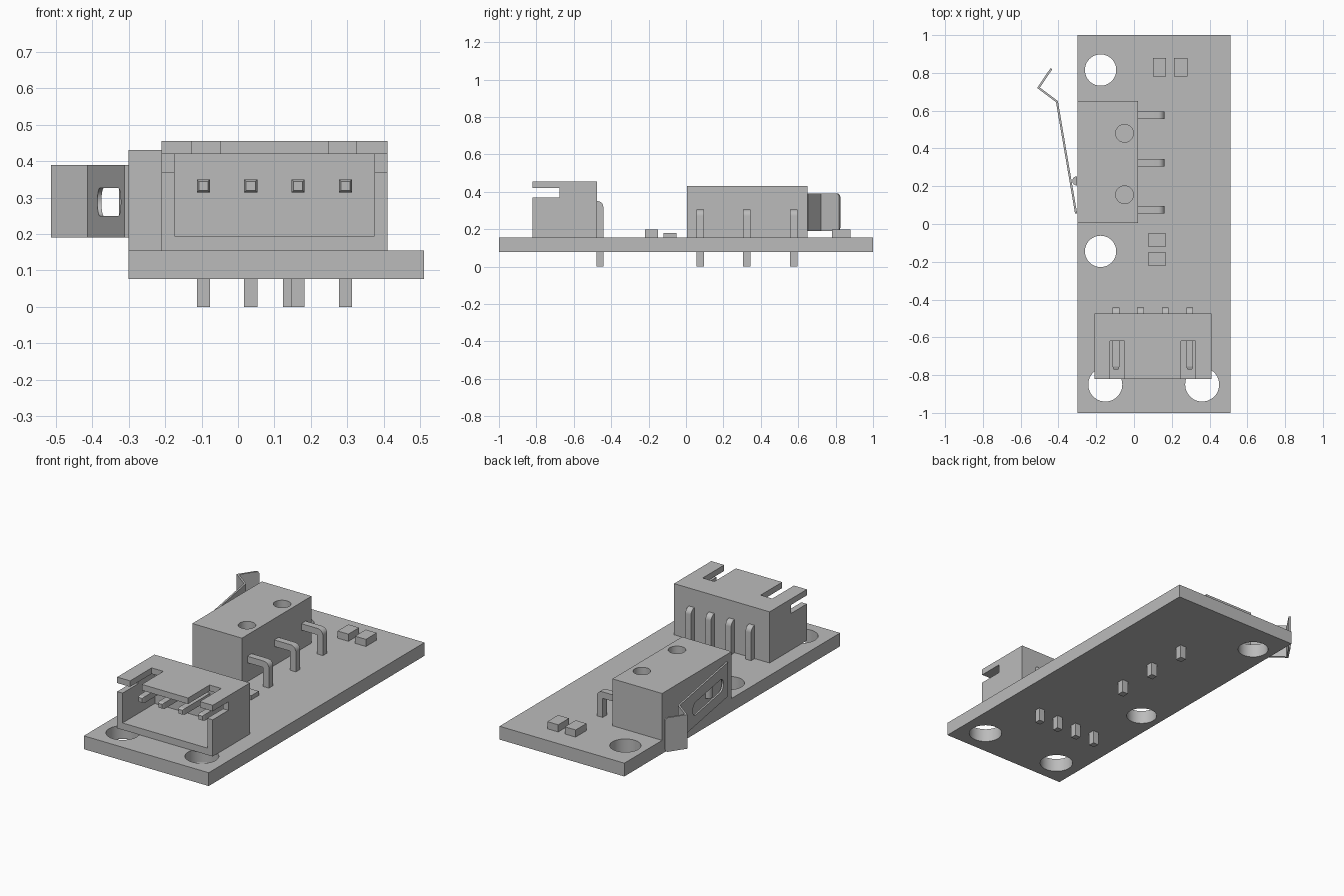
import bpy, bmesh
from math import sin, cos, pi
from mathutils import Vector

cube = bpy.data.objects.get("Cube")
if cube:
    bpy.data.objects.remove(cube, do_unlink=True)

GREY = (0.5, 0.5, 0.5, 1.0)
grey = bpy.data.materials.new("plain grey")
grey.use_nodes = True
grey.diffuse_color = GREY
grey.node_tree.nodes["Principled BSDF"].inputs["Base Color"].default_value = GREY


def finish(name, bm):
    bmesh.ops.recalc_face_normals(bm, faces=bm.faces)
    mesh = bpy.data.meshes.new(name)
    bm.to_mesh(mesh)
    bm.free()
    mesh.materials.append(grey)
    ob = bpy.data.objects.new(name, mesh)
    bpy.context.collection.objects.link(ob)
    return ob


def prism_mesh(points, axis, lo, hi):
    """Extrude a 2D profile along one axis."""
    place = {"x": lambda a, b: (lo, a, b),
             "y": lambda a, b: (a, lo, b),
             "z": lambda a, b: (a, b, lo)}[axis]
    bm = bmesh.new()
    face = bm.faces.new([bm.verts.new(place(*p)) for p in points])
    out = bmesh.ops.extrude_face_region(bm, geom=[face])
    step = Vector([(hi - lo) * (axis == k) for k in "xyz"])
    verts = [g for g in out["geom"] if isinstance(g, bmesh.types.BMVert)]
    bmesh.ops.translate(bm, vec=step, verts=verts)
    return bm


def prism(name, points, axis, lo, hi):
    return finish(name, prism_mesh(points, axis, lo, hi))


def box(name, x, y, z):
    return prism(name, [(x[0], y[0]), (x[1], y[0]), (x[1], y[1]), (x[0], y[1])], "z", *z)


def arc(cx, cy, r, start, end, n):
    angles = [start + (end - start) * i / n for i in range(n + 1)]
    return [(cx + r * cos(a), cy + r * sin(a)) for a in angles]


def cylinder(name, x, y, r, z):
    return prism(name, arc(x, y, r, 0, 2 * pi, 48)[:-1], "z", *z)


def activate(ob):
    bpy.ops.object.select_all(action="DESELECT")
    bpy.context.view_layer.objects.active = ob
    ob.select_set(True)


def cut(ob, cutters):
    for c in cutters:
        c.hide_render = True
        mod = ob.modifiers.new("cut", "BOOLEAN")
        mod.operation = "DIFFERENCE"
        mod.solver = "EXACT"
        mod.object = c
        activate(ob)
        bpy.ops.object.modifier_apply(modifier=mod.name)
        bpy.data.objects.remove(c, do_unlink=True)


def smooth(ob):
    activate(ob)
    bpy.ops.object.shade_smooth_by_angle(angle=0.5)


def bent_profile(start, end, top, t):
    """Side profile of a pin that runs flat, then turns down to z = 0."""
    r = t * 0.9
    outer = arc(end - r, top - r, r, pi / 2, 0, 8)
    return [(start, top - t), (start, top)] + outer + [(end, 0), (end - t, 0), (end - t, top - t)]


# Circuit board with four mounting holes
BOARD_TOP = 0.155
board = box("circuit_board", (-0.30, 0.51), (-1, 1), (0.077, BOARD_TOP))
holes = [(-0.177, 0.815, 0.083), (-0.177, -0.145, 0.083), (-0.152, -0.85, 0.09), (0.361, -0.85, 0.09)]
cut(board, [cylinder("cutter", x, y, r, (0, 0.3)) for x, y, r in holes])
smooth(board)

# Switch body with two through holes
body = box("switch_body", (-0.30, 0.022), (0.005, 0.65), (BOARD_TOP, 0.43))
cut(body, [cylinder("cutter", -0.05, y, 0.047, (0.1, 0.5)) for y in (0.155, 0.48)])
smooth(body)

# Switch plunger
smooth(prism("switch_plunger", arc(-0.303, 0.228, 0.024, pi / 2, 3 * pi / 2, 12), "z", 0.25, 0.327))

# Switch pins
for i, y in enumerate((0.075, 0.325, 0.575)):
    pin = prism("switch_pin_%d" % (i + 1), bent_profile(0.01, 0.162, 0.305, 0.038), "y", y - 0.02, y + 0.02)
    smooth(pin)

# Bent spring lever: an offset path, with rounded tip corners
path = [Vector(p) for p in ((-0.312, 0.055), (-0.413, 0.645), (-0.513, 0.72), (-0.442, 0.825))]
T = 0.011
dirs = [(b - a).normalized() for a, b in zip(path, path[1:])]
normals = [Vector((d.y, -d.x)) for d in dirs]
offset = []
for i, p in enumerate(path):
    a, b = normals[max(i - 1, 0)], normals[min(i, len(normals) - 1)]
    m = (a + b).normalized()
    offset.append(p + m * (T / m.dot(a)))
bm = prism_mesh([tuple(p) for p in path + offset[::-1]], "z", 0.19, 0.39)
tip = [e for e in bm.edges if all(v.co.y > 0.8 for v in e.verts) and e.calc_length() < 0.03]
bmesh.ops.bevel(bm, geom=tip, offset=0.018, segments=5, affect="EDGES", profile=0.5)
lever = finish("switch_lever", bm)
slot = arc(0.45, 0.288, 0.038, -pi / 2, pi / 2, 12) + arc(0.15, 0.288, 0.038, pi / 2, 3 * pi / 2, 12)
cut(lever, [prism("cutter", slot, "x", -0.45, -0.30)])
smooth(lever)

# Connector shell: cavity, top slots and side notches
shell = box("connector_shell", (-0.21, 0.41), (-0.82, -0.475), (BOARD_TOP, 0.455))
cutters = [box("cutter", (-0.175, 0.375), (-0.9, -0.52), (0.195, 0.42)),
           box("cutter", (-0.3, 0.5), (-0.9, -0.675), (0.37, 0.42))]
for x in (-0.088, 0.288):
    cutters.append(box("cutter", (x - 0.038, x + 0.038), (-0.9, -0.62), (0.40, 0.5)))
cut(shell, cutters)

# Connector pins with tapered tips
PIN = 0.036
for i in range(4):
    x = -0.095 + 0.13 * i
    half = PIN / 2
    pin = prism("connector_pin_%d" % (i + 1), bent_profile(-0.755, -0.442, 0.35, PIN), "x", x - half, x + half)
    smooth(pin)
    bm = prism_mesh([(x + sx * half, 0.35 - half + sz * half)
                     for sx, sz in ((-1, -1), (1, -1), (1, 1), (-1, 1))], "y", -0.77, -0.755)
    for v in bm.verts:
        if v.co.y < -0.76:
            v.co.x = x + (v.co.x - x) * 0.7
            v.co.z = 0.35 - half + (v.co.z - 0.35 + half) * 0.7
    finish("connector_pin_tip_%d" % (i + 1), bm)

# Small surface components
chips = {"back_chip_right": ((0.10, 0.17), (0.78, 0.88), 0.197),
         "back_chip_left": ((0.213, 0.284), (0.78, 0.88), 0.197),
         "middle_chip_back": ((0.075, 0.17), (-0.12, -0.05), 0.18),
         "middle_chip_front": ((0.075, 0.17), (-0.22, -0.15), 0.197)}
for name, (x, y, top) in chips.items():
    box(name, x, y, (BOARD_TOP, top))
